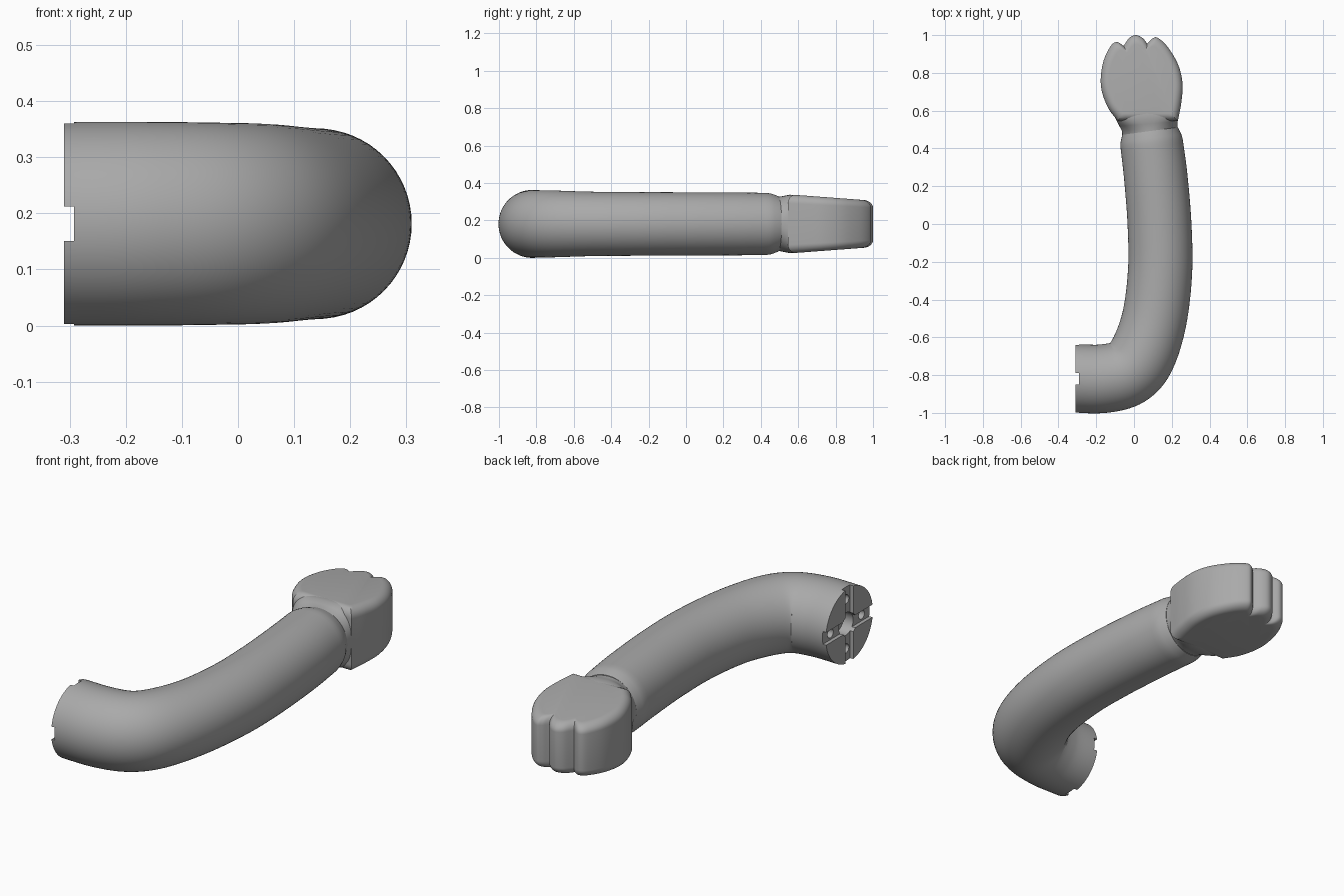
import bpy, bmesh, math
from mathutils import Vector, Matrix

if "Cube" in bpy.data.objects:
    bpy.data.objects.remove(bpy.data.objects["Cube"])

MID = 0.1815
grey = bpy.data.materials.new("plain_grey")
grey.use_nodes = True
grey.diffuse_color = (0.4, 0.4, 0.4, 1)
grey.node_tree.nodes["Principled BSDF"].inputs["Base Color"].default_value = (0.4, 0.4, 0.4, 1)


def spline(points, steps):
    """Smooth open curve through the points."""
    pts = [Vector(p) for p in points]
    pts = [2 * pts[0] - pts[1]] + pts + [2 * pts[-1] - pts[-2]]
    out = []
    for a, b, c, d in zip(pts, pts[1:], pts[2:], pts[3:]):
        for i in range(steps):
            t = i / steps
            out.append(0.5 * (2 * b + (c - a) * t + (2 * a - 5 * b + 4 * c - d) * t ** 2
                              + (3 * b - a - 3 * c + d) * t ** 3))
    return out + [pts[-2]]


def loft(name, rings):
    """Closed solid skinned through equal-sized rings."""
    bm = bmesh.new()
    rows = [[bm.verts.new(p) for p in ring] for ring in rings]
    n = len(rows[0])
    for lo, hi in zip(rows, rows[1:]):
        for i in range(n):
            j = (i + 1) % n
            bm.faces.new((lo[i], lo[j], hi[j], hi[i]))
    bm.faces.new(rows[0][::-1])
    bm.faces.new(rows[-1])
    bmesh.ops.recalc_face_normals(bm, faces=bm.faces)
    mesh = bpy.data.meshes.new(name)
    bm.to_mesh(mesh)
    bm.free()
    mesh.materials.append(grey)
    obj = bpy.data.objects.new(name, mesh)
    bpy.context.collection.objects.link(obj)
    return obj


def ring(centre, side, rx, rz, power=1.0, n=64):
    """Rounded cross-section; power below 1 makes it squarer."""
    def soft(v):
        return math.copysign(abs(v) ** power, v)
    return [centre + side * rx * soft(math.cos(k * math.tau / n))
            + Vector((0, 0, rz * soft(math.sin(k * math.tau / n)))) for k in range(n)]


def activate(obj):
    bpy.ops.object.select_all(action="DESELECT")
    obj.select_set(True)
    bpy.context.view_layer.objects.active = obj


# Bent sleeve: x, y and radius along the centre line
path = spline([(-0.31, -0.8185, 0.1815), (-0.16, -0.8185, 0.1815), (-0.035, -0.785, 0.18),
               (0.045, -0.69, 0.178), (0.108, -0.5, 0.172), (0.138, -0.25, 0.17),
               (0.135, 0, 0.169), (0.115, 0.25, 0.168), (0.093, 0.43, 0.166)], 8)
path += [Vector((0.09, 0.455, 0.162)), Vector((0.085, 0.492, 0.149))]
rings = []
for i, p in enumerate(path):
    d = path[min(i + 1, len(path) - 1)] - path[max(i - 1, 0)]
    side = Vector((d.y, -d.x, 0)).normalized()
    if i == 0:
        side = Vector((0, -1, 0))
    rings.append(ring(Vector((p.x, p.y, MID)), side, p.z, p.z))
sleeve = loft("arm_sleeve", rings)


# Shoulder joint face: crossed slots, centre socket and four peg holes
def cut(kind, y, z, a, b, depth):
    bm = bmesh.new()
    place = Matrix.Translation((-0.31, y, z))
    if kind == "slot":
        bmesh.ops.create_cube(bm, size=1, matrix=place @ Matrix.Diagonal((2 * depth, a, b, 1)))
    else:
        bmesh.ops.create_cone(bm, cap_ends=True, segments=24, radius1=a, radius2=a, depth=2 * depth,
                              matrix=place @ Matrix.Rotation(math.pi / 2, 4, "Y"))
    mesh = bpy.data.meshes.new("joint_cutter")
    bm.to_mesh(mesh)
    bm.free()
    mesh.materials.append(grey)
    cutter = bpy.data.objects.new("joint_cutter", mesh)
    cutter.hide_render = True
    bpy.context.collection.objects.link(cutter)
    activate(sleeve)
    mod = sleeve.modifiers.new("cut", "BOOLEAN")
    mod.operation, mod.solver, mod.object = "DIFFERENCE", "EXACT", cutter
    bpy.ops.object.modifier_apply(modifier=mod.name)
    bpy.data.objects.remove(cutter)


CY = -0.8185
cut("slot", CY, MID, 0.062, 0.5, 0.018)
cut("slot", CY, MID, 0.5, 0.062, 0.018)
cut("hole", CY, MID, 0.055, 0, 0.07)
for dy, dz in ((1, 0), (-1, 0), (0, 1), (0, -1)):
    cut("hole", CY + 0.12 * dy, MID + 0.12 * dz, 0.022, 0, 0.05)

# Fist: outline with three knuckles, rounded over at top and bottom
runs = [[(-0.085, 0.545), (-0.14, 0.62), (-0.175, 0.73), (-0.165, 0.85), (-0.125, 0.94),
         (-0.09, 0.963), (-0.055, 0.943)],
        [(-0.055, 0.943), (-0.025, 0.985), (0.01, 1.0), (0.045, 0.985), (0.07, 0.955)],
        [(0.07, 0.955), (0.095, 0.98), (0.125, 0.986), (0.18, 0.935), (0.235, 0.84),
         (0.257, 0.74), (0.25, 0.64), (0.232, 0.545)]]
outline = []
for run in runs:
    outline += spline(run, 6)[:-1]
outline += [Vector(runs[-1][-1])] + [Vector((0.232 - 0.0317 * k, 0.545)) for k in range(1, 10)]
pivot = Vector((0.04, 0.75))


def fist_ring(shrink, level):
    pts = []
    for p in outline:
        q = pivot + (p - pivot) * (1 - shrink)
        half = 0.157 - 0.075 * (q.y - 0.56)
        pts.append(Vector((q.x, q.y, MID + level * half)))
    return pts


turns = [k * math.pi / 16 for k in range(9)]
lower = [(0.2 * (1 - math.sin(a)), -0.7 - 0.3 * math.cos(a)) for a in turns]
fist = loft("fist", [fist_ring(s, l) for s, l in lower + [(s, -l) for s, l in lower[::-1]]])

# Wrist: round at the sleeve, squarer where it meets the fist
stages = [(0.084, 0.48, 0.146, 0.146, 1.0), (0.083, 0.505, 0.147, 0.146, 0.92),
          (0.077, 0.53, 0.154, 0.151, 0.75), (0.073, 0.555, 0.163, 0.156, 0.62),
          (0.067, 0.585, 0.172, 0.155, 0.58), (0.06, 0.62, 0.18, 0.148, 0.58)]
wrist = loft("wrist", [ring(Vector((x, y, MID)), Vector((1, 0.08, 0)), rx, rz, p)
                       for x, y, rx, rz, p in stages])

for obj in (sleeve, fist, wrist):
    activate(obj)
    bpy.ops.object.shade_smooth_by_angle(angle=math.radians(35))
